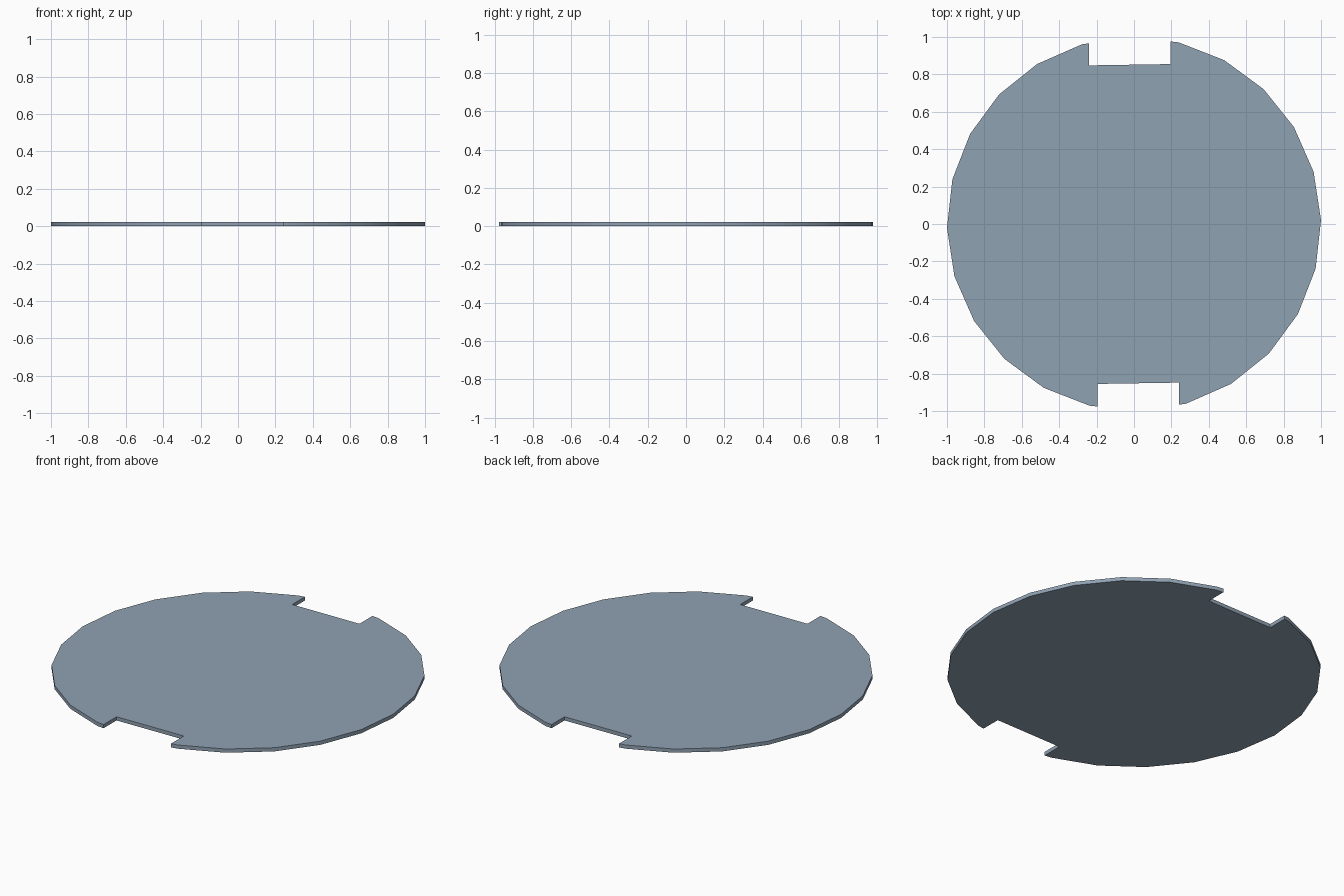
import bpy, bmesh
from math import radians, cos, sin

if "Cube" in bpy.data.objects:
    bpy.data.objects.remove(bpy.data.objects["Cube"])

THICK = 0.022
SIDES = 24
OFFSET = 1.2          # small turn of the rim, degrees


def rim(i):
    a = radians(OFFSET + 360 / SIDES * i)
    return cos(a), sin(a)


def on_edge(i, x):
    """Point at given x on the rim edge between corners i and i + 1."""
    (x0, y0), (x1, y1) = rim(i), rim(i + 1)
    return x, y0 + (y1 - y0) * (x - x0) / (x1 - x0)


# Half outline: rim with one rectangular notch at the back
half = [rim(i) for i in range(6)]
half += [on_edge(5, 0.195), (0.195, 0.855), (-0.24, 0.848), on_edge(6, -0.24)]
half += [rim(i) for i in range(7, 12)]

# Second half is the first turned by 180 degrees
outline = half + [(-x, -y) for x, y in half]

# Notched disc: fill the outline and extrude it up
bm = bmesh.new()
face = bm.faces.new([bm.verts.new((x, y, 0)) for x, y in outline])
top = bmesh.ops.extrude_face_region(bm, geom=[face], use_keep_orig=True)
bmesh.ops.translate(bm, vec=(0, 0, THICK),
                    verts=[v for v in top["geom"] if isinstance(v, bmesh.types.BMVert)])
bmesh.ops.recalc_face_normals(bm, faces=bm.faces)
mesh = bpy.data.meshes.new("notched_disc")
bm.to_mesh(mesh)
bm.free()
disc = bpy.data.objects.new("notched_disc", mesh)
bpy.context.collection.objects.link(disc)

# Slate blue-grey colour
slate = bpy.data.materials.new("slate")
slate.diffuse_color = (0.28, 0.36, 0.45, 1)
slate.use_nodes = True
slate.node_tree.nodes["Principled BSDF"].inputs["Base Color"].default_value = slate.diffuse_color
mesh.materials.append(slate)

# Smooth rim with sharp top, bottom and notch edges
bpy.context.view_layer.objects.active = disc
disc.select_set(True)
bpy.ops.object.shade_smooth_by_angle(angle=radians(30))
